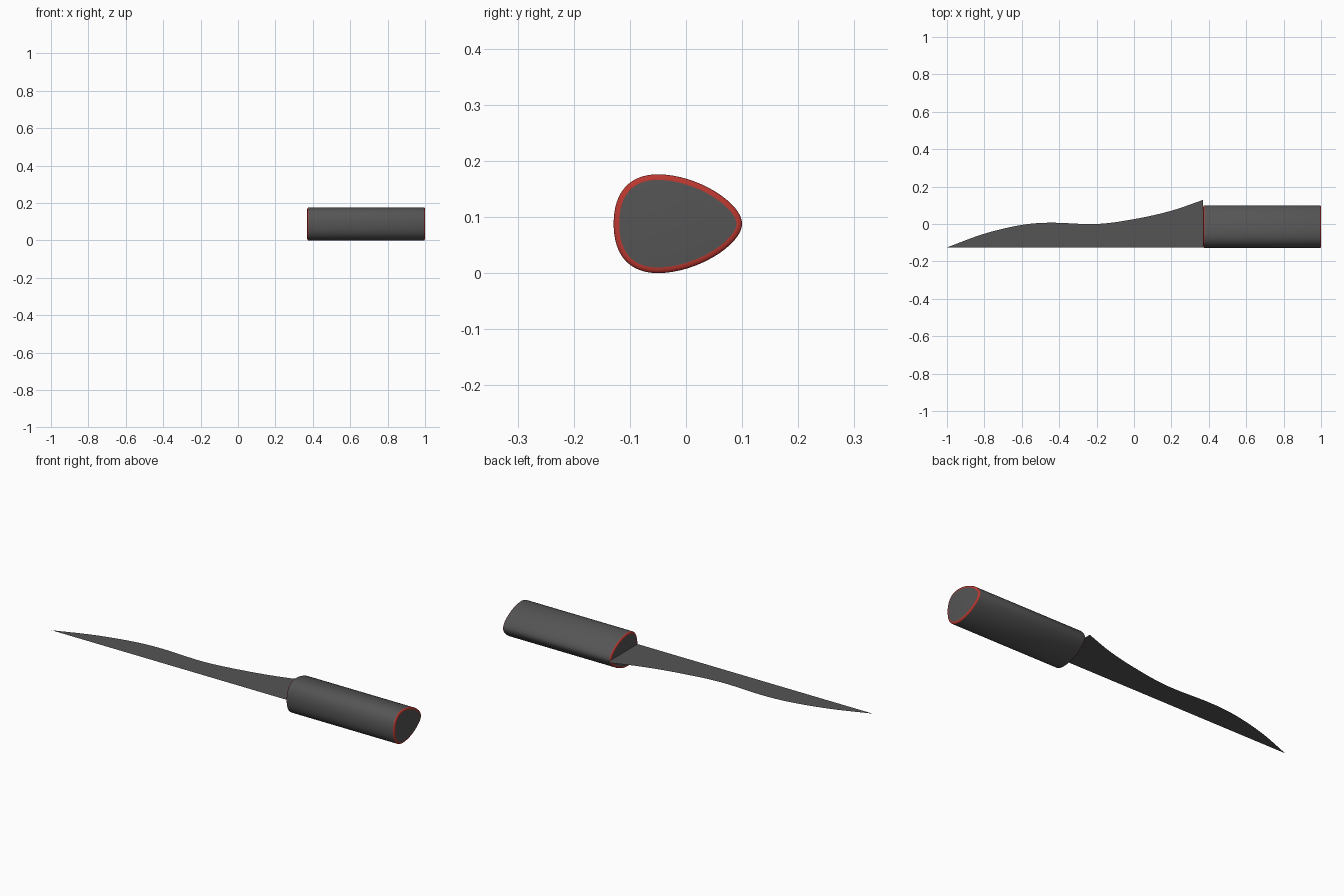
import bpy, bmesh, math
from mathutils import Vector
from mathutils.geometry import interpolate_bezier

if "Cube" in bpy.data.objects:
    bpy.data.objects.remove(bpy.data.objects["Cube"])


def material(name, color):
    m = bpy.data.materials.new(name)
    m.diffuse_color = color
    m.use_nodes = True
    m.node_tree.nodes["Principled BSDF"].inputs["Base Color"].default_value = m.diffuse_color
    return m


def add_object(name, bm, mats):
    mesh = bpy.data.meshes.new(name)
    bm.to_mesh(mesh)
    bm.free()
    for m in mats:
        mesh.materials.append(m)
    ob = bpy.data.objects.new(name, mesh)
    bpy.context.collection.objects.link(ob)
    return ob


dark = material("dark_grey", (0.09, 0.09, 0.09, 1))
red = material("red", (0.5, 0.04, 0.03, 1))
MID = 0.088  # height of the blade plane and of the handle's middle

# Egg-shaped handle section: upper half from two curves, mirrored below
segments = [((-0.129, 0), (-0.129, 0.057), (-0.10, 0.088), (-0.05, 0.088)),
            ((-0.05, 0.088), (0.02, 0.088), (0.10, 0.037), (0.10, 0))]
upper = []
for s in segments:
    upper += [Vector((p.x, p.y)) for p in interpolate_bezier(*[Vector(p) for p in s], 17)][:-1]
upper.append(Vector((0.10, 0)))
section = upper + [Vector((p.x, -p.y)) for p in reversed(upper[1:-1])]
n = len(section)


def inset(d):
    out = []
    for i, p in enumerate(section):
        t = (section[(i + 1) % n] - section[i - 1]).normalized()
        out.append(p + Vector((t.y, -t.x)) * d)
    return out


# Handle: loft with rounded red rims at both ends
steps = [i / 4 * math.pi / 2 for i in range(5)]
start = [(0.37 + 0.006 * (1 - math.sin(a)), 0.01 * (1 - math.cos(a))) for a in reversed(steps)]
end = [(1.0 - 0.006 * (1 - math.sin(a)), 0.01 * (1 - math.cos(a))) for a in steps]
bm = bmesh.new()
rings = []
for x, d in start + end:
    rings.append([bm.verts.new((x, p.x, MID + p.y)) for p in inset(d)])
for k in range(len(rings) - 1):
    for i in range(n):
        j = (i + 1) % n
        f = bm.faces.new((rings[k][i], rings[k][j], rings[k + 1][j], rings[k + 1][i]))
        f.material_index = 0 if k == 4 else 1
bm.faces.new(rings[0])
bm.faces.new(rings[-1])
bmesh.ops.recalc_face_normals(bm, faces=bm.faces[:])
handle = add_object("handle", bm, [dark, red])

# Blade: flat sheet with a straight edge and a wavy edge
wave = [(-1, -0.125), (-0.8, -0.052), (-0.6, -0.005), (-0.45, 0.007), (-0.2, 0.0),
        (0, 0.026), (0.2, 0.071), (0.37, 0.129)]
pts = [Vector(p) for p in wave]
pts = [2 * pts[0] - pts[1]] + pts + [2 * pts[-1] - pts[-2]]
edge = []
for a, b, c, d in zip(pts, pts[1:], pts[2:], pts[3:]):
    h = (c.x - b.x) / 3
    m1 = (c.y - a.y) / (c.x - a.x)
    m2 = (d.y - b.y) / (d.x - b.x)
    edge += interpolate_bezier(b, b + Vector((h, h * m1)), c - Vector((h, h * m2)), c, 7)[:-1]
edge.append(pts[-2])
bm = bmesh.new()
top = [bm.verts.new((p[0], p[1], MID)) for p in edge]
low = [top[0]] + [bm.verts.new((p[0], -0.125, MID)) for p in edge[1:]]
bm.faces.new((low[0], low[1], top[1]))
for i in range(1, len(top) - 1):
    bm.faces.new((low[i], low[i + 1], top[i + 1], top[i]))
add_object("blade", bm, [dark])

# Smooth handle sides, sharp ends
bpy.context.view_layer.objects.active = handle
handle.select_set(True)
bpy.ops.object.shade_smooth_by_angle(angle=math.radians(35))
